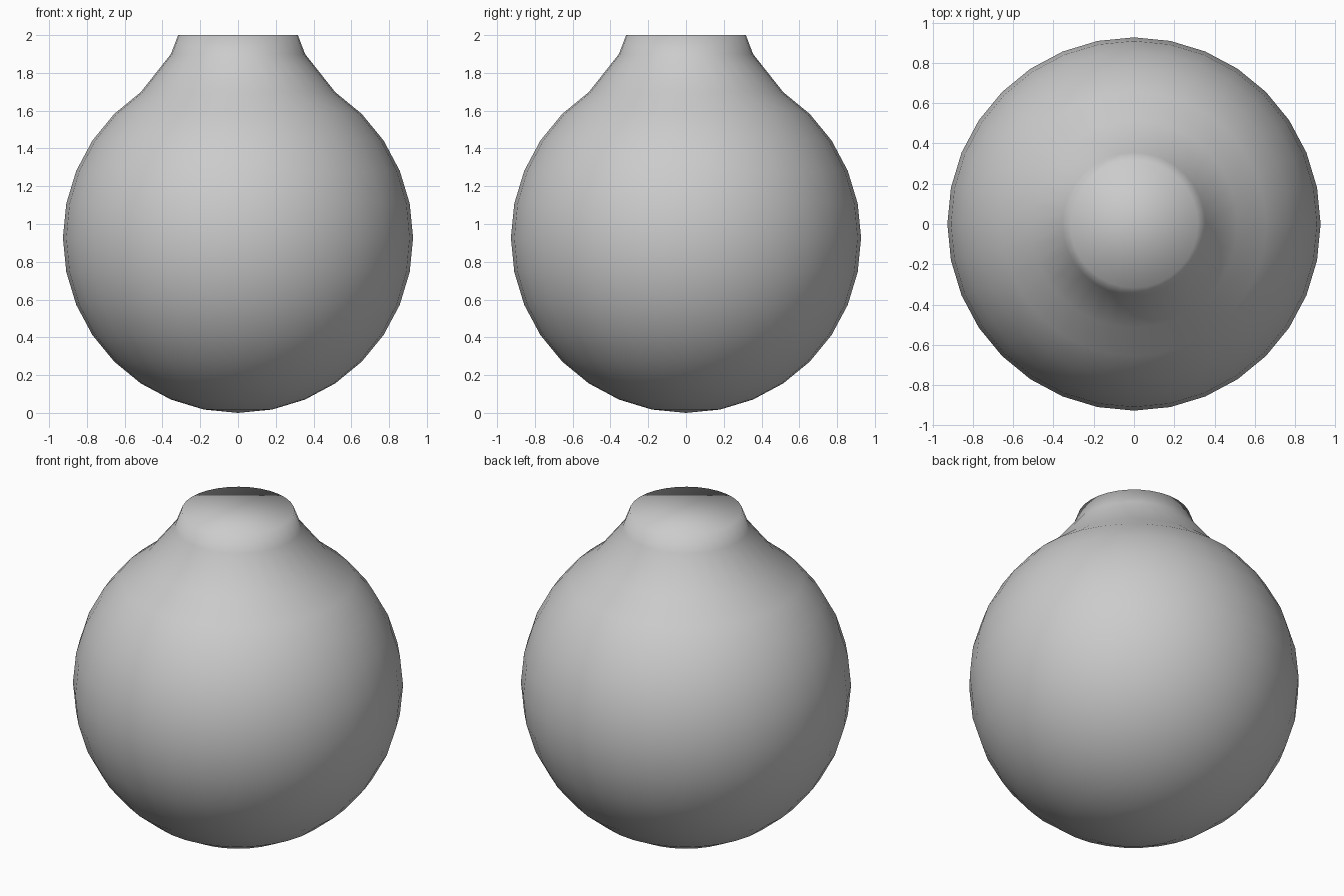
import bpy, bmesh
from math import hypot

if "Cube" in bpy.data.objects:
    bpy.data.objects.remove(bpy.data.objects["Cube"])

R = 0.927

# Round body: sphere standing on the ground
bm = bmesh.new()
bmesh.ops.create_uvsphere(bm, u_segments=32, v_segments=16, radius=R)
bmesh.ops.translate(bm, verts=bm.verts, vec=(0, 0, R))

# Remove the top pole, leaving an open ring
pole = max(bm.verts, key=lambda v: v.co.z)
bmesh.ops.delete(bm, geom=[pole], context='VERTS')


def set_ring(index, radius, z):
    """Reshape one ring of 32 vertices, counted from the top."""
    ring = sorted(bm.verts, key=lambda v: -v.co.z)[index * 32:(index + 1) * 32]
    for v in ring:
        k = radius / hypot(v.co.x, v.co.y)
        v.co = (v.co.x * k, v.co.y * k, z)


# Neck: the two upper rings are pulled up
set_ring(0, 0.317, 2.0)
set_ring(1, 0.355, 1.9)

# Flat cap, one smooth-shaded polygon
rim = [e for e in bm.edges if e.is_boundary]
bmesh.ops.contextual_create(bm, geom=rim)
bmesh.ops.recalc_face_normals(bm, faces=bm.faces)
for f in bm.faces:
    f.smooth = True

mesh = bpy.data.meshes.new("round_flask")
bm.to_mesh(mesh)
bm.free()
flask = bpy.data.objects.new("round_flask", mesh)
bpy.context.collection.objects.link(flask)
